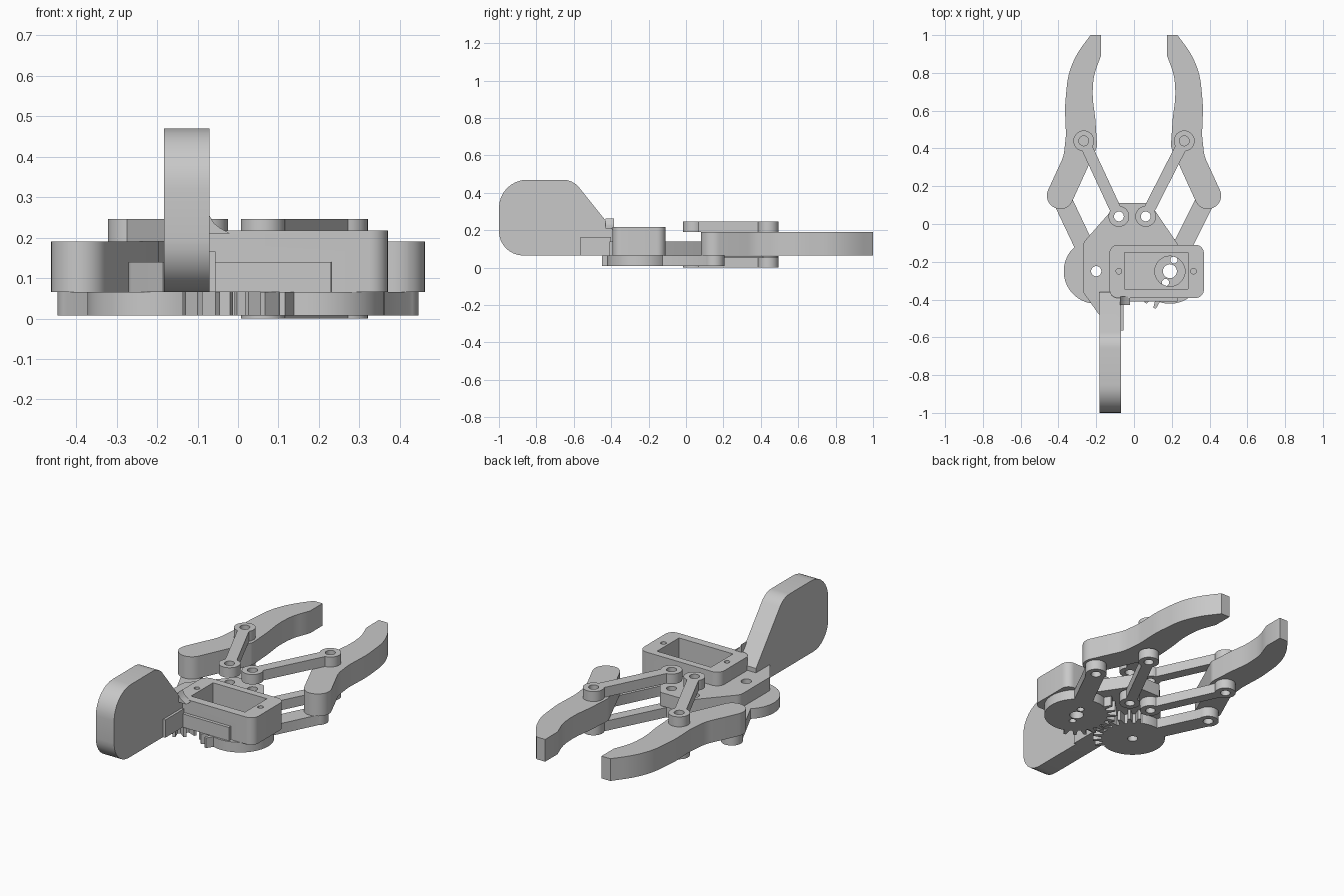
import bpy, bmesh
from math import sin, cos, tan, asin, atan2, pi, radians
from mathutils import Vector, Matrix

if "Cube" in bpy.data.objects:
    bpy.data.objects.remove(bpy.data.objects["Cube"])

grey = bpy.data.materials.new("plain grey")
grey.use_nodes = True
grey.diffuse_color = (0.58, 0.58, 0.58, 1)
grey.node_tree.nodes["Principled BSDF"].inputs["Base Color"].default_value = grey.diffuse_color
parts = []
SIDEWAYS = Matrix(((0, 0, 1, 0), (1, 0, 0, 0), (0, 1, 0, 0), (0, 0, 0, 1)))


def circle(x, y, r, n=32):
    return [(x + r * cos(2 * pi * i / n), y + r * sin(2 * pi * i / n)) for i in range(n)]


def rounded(corners, steps=8):
    """Polygon of (x, y, radius) corners with circular fillets."""
    out = []
    for i, (x, y, r) in enumerate(corners):
        p = Vector((x, y))
        a = Vector(corners[i - 1][:2]) - p
        b = Vector(corners[(i + 1) % len(corners)][:2]) - p
        if r == 0:
            out.append((x, y))
            continue
        half = a.angle(b) / 2
        t = min(r / tan(half), a.length * 0.49, b.length * 0.49)
        a.normalize()
        b.normalize()
        c = p + (a + b).normalized() * (t / cos(half))
        start, end = p + a * t - c, p + b * t - c
        radius = start.length
        start.normalize()
        end.normalize()
        out += [tuple(c + start.slerp(end, k / steps) * radius) for k in range(steps + 1)]
    return out


def box(x0, x1, y0, y1, r=0):
    return rounded([(x0, y0, r), (x1, y0, r), (x1, y1, r), (x0, y1, r)])


def arm_outline(p, q, w, start, r_end):
    """Bar of half width w from p to q; start lists (angle, radius) points round p."""
    d = atan2(q[1] - p[1], q[0] - p[0])
    a = asin(w / r_end)
    pts = [(p[0] + r * cos(t), p[1] + r * sin(t)) for t, r in start]
    for i in range(25):
        t = d + pi + a + (2 * pi - 2 * a) * i / 24
        pts.append((q[0] + r_end * cos(t), q[1] + r_end * sin(t)))
    return pts


def prism(name, loops, z0, z1, matrix=None):
    """Extrude an outline with optional hole loops."""
    bm = bmesh.new()
    for loop in loops:
        vs = [bm.verts.new((x, y, z0)) for x, y in loop]
        for i in range(len(vs)):
            bm.edges.new((vs[i - 1], vs[i]))
    bmesh.ops.triangle_fill(bm, use_beauty=True, use_dissolve=False, edges=bm.edges[:])
    top = bmesh.ops.extrude_face_region(bm, geom=bm.faces[:])["geom"]
    bmesh.ops.translate(bm, vec=(0, 0, z1 - z0), verts=[v for v in top if isinstance(v, bmesh.types.BMVert)])
    if matrix:
        bm.transform(matrix)
    bmesh.ops.recalc_face_normals(bm, faces=bm.faces[:])
    me = bpy.data.meshes.new(name)
    bm.to_mesh(me)
    bm.free()
    me.materials.append(grey)
    ob = bpy.data.objects.new(name, me)
    bpy.context.collection.objects.link(ob)
    parts.append(ob)
    return ob


def combine(target, tools, operation):
    """Boolean the tools into the target and remove them."""
    for tool in tools:
        mod = target.modifiers.new("cut", "BOOLEAN")
        mod.operation, mod.solver, mod.object = operation, "EXACT", tool
        bpy.context.view_layer.update()
        me = bpy.data.meshes.new_from_object(target.evaluated_get(bpy.context.evaluated_depsgraph_get()))
        target.modifiers.clear()
        target.data = me
        parts.remove(tool)
        bpy.data.objects.remove(tool)


BASE, PLATE, BLOCK = 0.065, 0.14, 0.217
LINK_IN = {-1: (-0.08, 0.04), 1: (0.062, 0.04)}
GEAR = {-1: (-0.2, -0.25), 1: (0.19, -0.25)}

# Body: base plate, servo block and mounting arm
body = prism("gripper_body", [rounded([
    (-0.27, -0.36, 0.04), (-0.185, -0.48, 0), (-0.12, -0.41, 0), (0.23, -0.41, 0),
    (0.24, -0.12, 0.04), (0.085, 0.11, 0.02), (-0.085, 0.11, 0.02), (-0.27, -0.1, 0.06)])], BASE, PLATE)
block = prism("servo_block", [box(-0.13, 0.37, -0.392, -0.11, 0.045)], BASE, BLOCK)
arm = prism("mounting_arm", [rounded([
    (-1, BASE, 0.13), (-0.36, BASE, 0), (-0.36, 0.165, 0), (-0.605, 0.47, 0.11), (-1, 0.47, 0.15)])],
    -0.183, -0.07, SIDEWAYS)
rib = prism("arm_rib", [box(-0.565, -0.4, BASE, 0.165)], -0.08, -0.056, SIDEWAYS)
combine(body, [block, arm, rib], "UNION")

cutters = [
    prism("pocket", [box(-0.05, 0.285, -0.345, -0.15)], 0.1, 0.3),
    prism("horn_hole", [circle(*GEAR[1], 0.08)], 0, 0.2),
    prism("axle_hole", [circle(*GEAR[-1], 0.027)], 0, 0.3),
    prism("horn_slot", [box(-0.9, -0.7, 0.225, 0.315, 0.044)], -0.2, -0.13, SIDEWAYS),
]
cutters += [prism("link_hole", [circle(*LINK_IN[s], 0.026)], 0, 0.3) for s in (-1, 1)]
cutters += [prism("screw_hole", [circle(x, -0.25, 0.015, 16)], 0.12, 0.3) for x in (-0.08, 0.315)]
cutters += [prism("arm_hole", [circle(y, 0.27, r)], -0.3, 0.1, SIDEWAYS)
            for y, r in ((-0.865, 0.019), (-0.8, 0.037), (-0.735, 0.019))]
combine(body, cutters, "DIFFERENCE")

# Fillet where the arm meets the block
prism("arm_fillet", [[(-0.075, 0.21), (-0.075, 0.262), (-0.06, 0.236), (-0.045, 0.224), (-0.02, 0.21)]],
      0.385, 0.43, Matrix(((1, 0, 0, 0), (0, 0, -1, 0), (0, 1, 0, 0), (0, 0, 0, 1))))

for s, side in ((-1, "right"), (1, "left")):
    elbow, knuckle = (s * 0.39, 0.15), (s * 0.266, 0.44)

    # Curved finger
    shape = rounded([(s * x, y, r) for x, y, r in (
        (-0.484, 0.116, 0.07), (-0.372, 0.36, 0.2), (-0.36, 0.47, 0.3), (-0.366, 0.62, 0.6),
        (-0.35, 0.79, 0.5), (-0.305, 0.9, 0.5), (-0.23, 1.0, 0), (-0.175, 1.0, 0), (-0.175, 0.89, 0),
        (-0.213, 0.79, 0.3), (-0.221, 0.68, 0.5), (-0.205, 0.56, 0.5), (-0.195, 0.41, 0.06),
        (-0.356, 0.056, 0.07))])
    prism(side + "_finger", [shape, circle(*elbow, 0.027), circle(*knuckle, 0.027)], BASE, 0.19)

    # Pairs of thin links above and below the finger
    p = LINK_IN[s]
    d = atan2(knuckle[1] - p[1], knuckle[0] - p[0])
    a = asin(0.03 / 0.055)
    start = [(d + a + (2 * pi - 2 * a) * i / 24, 0.055) for i in range(25)]
    loops = [arm_outline(p, knuckle, 0.03, start, 0.055), circle(*p, 0.026), circle(*knuckle, 0.026)]
    prism(side + "_upper_link", loops, 0.19, 0.246)
    low = 0.0 if s > 0 else 0.008
    prism(side + "_lower_link", loops, low, low + 0.055)

    # Part-toothed gear with its drive arm
    g = GEAR[s]
    d = atan2(elbow[1] - g[1], elbow[0] - g[0])
    a = asin(0.05 / 0.172)
    inward = 0 if s < 0 else pi
    pitch = radians(15)
    count = 9 if s < 0 else 10
    first = inward - pitch * (count - 1) / 2
    teeth = []
    for k in range(count):
        for f, r in ((-0.32, 0.165), (-0.13, 0.212), (0.13, 0.212), (0.32, 0.165)):
            teeth.append((first + (k + f) * pitch, r))
    low_t, high_t = teeth[0][0], teeth[-1][0]
    rim = [(d + a + (2 * pi - 2 * a) * i / 72, 0.172) for i in range(73)]
    # Bring the teeth into the same turn as the rim, then splice them in
    turn = 2 * pi if low_t < d else 0
    rim = [q for q in rim if not low_t + turn < q[0] < high_t + turn]
    start = sorted(rim + [(t + turn, r) for t, r in teeth])
    holes = [circle(*g, 0.027 if s < 0 else 0.037), circle(*elbow, 0.027)]
    if s > 0:
        holes += [circle(0.212, -0.19, 0.019), circle(0.167, -0.31, 0.019)]
    prism(side + "_gear_arm", [arm_outline(g, elbow, 0.05, start, 0.056)] + holes, 0.008, BASE)

# Smooth the round walls and keep the edges sharp
bpy.ops.object.select_all(action="DESELECT")
for ob in parts:
    ob.select_set(True)
bpy.context.view_layer.objects.active = body
bpy.ops.object.shade_smooth_by_angle(angle=radians(30))
